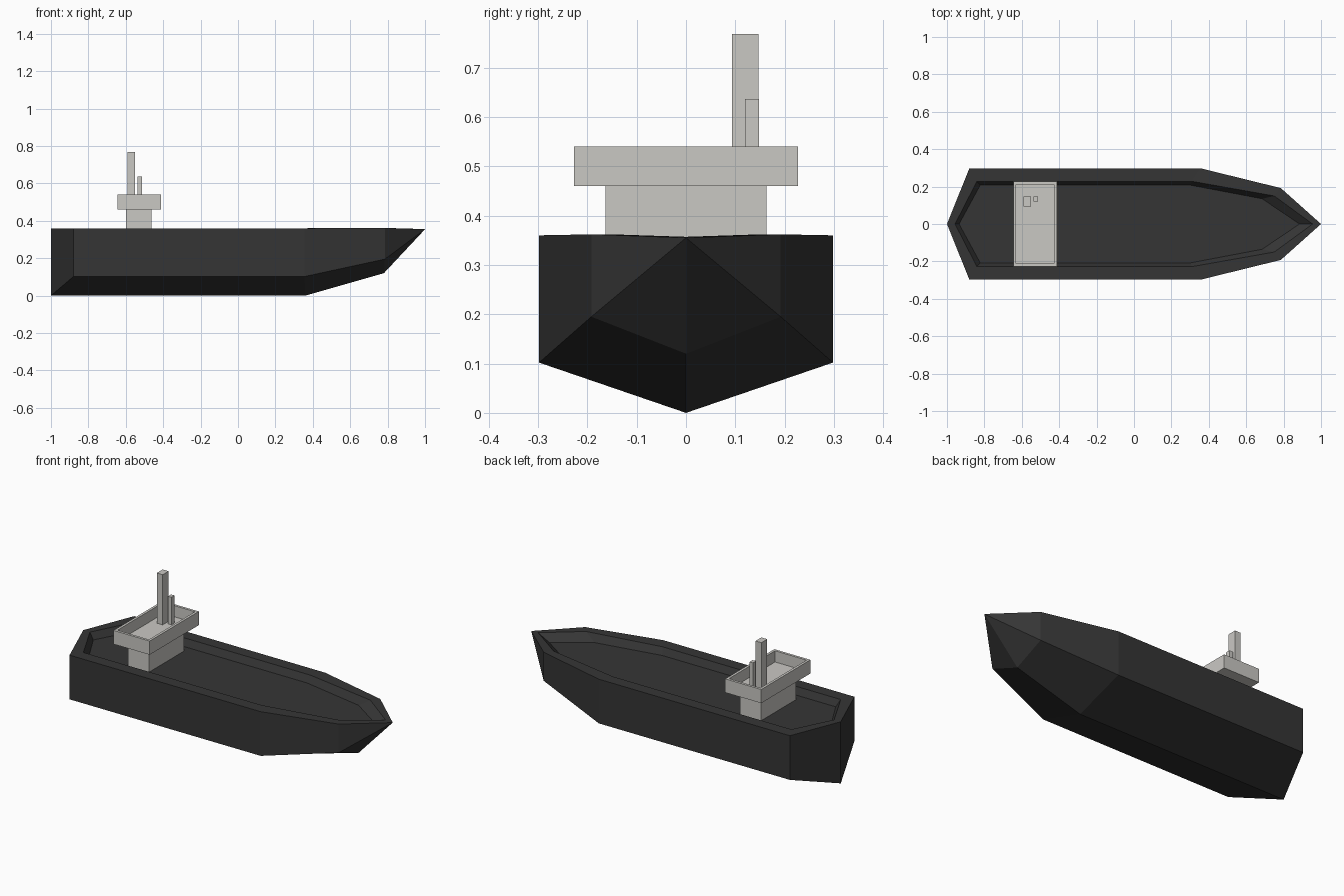
import bpy, bmesh
from mathutils import Vector

if "Cube" in bpy.data.objects:
    bpy.data.objects.remove(bpy.data.objects["Cube"])


def material(name, rgb):
    m = bpy.data.materials.new(name)
    m.diffuse_color = (*rgb, 1)
    m.use_nodes = True
    m.node_tree.nodes["Principled BSDF"].inputs["Base Color"].default_value = m.diffuse_color
    return m


BLACK = material("dark_hull", (0.036, 0.036, 0.036))
GREY = material("pale_grey", (0.59, 0.58, 0.55))


def finish(bm, name, mat):
    bmesh.ops.recalc_face_normals(bm, faces=bm.faces)
    me = bpy.data.meshes.new(name)
    bm.to_mesh(me)
    bm.free()
    me.materials.append(mat)
    ob = bpy.data.objects.new(name, me)
    bpy.context.collection.objects.link(ob)
    return ob


def box(name, x, y, z, mat, recess=None):
    """Box from min/max pairs; recess = (rim width, depth) hollows the top."""
    bm = bmesh.new()
    bmesh.ops.create_cube(bm, size=1)
    for v in bm.verts:
        v.co = Vector([(a + b) / 2 + c * (b - a)
                       for (a, b), c in zip((x, y, z), v.co)])
    if recess:
        bm.normal_update()
        top = max(bm.faces, key=lambda f: f.calc_center_median().z)
        bmesh.ops.inset_region(bm, faces=[top], thickness=recess[0])
        # second inset gives the inner walls, then the floor is dropped
        bmesh.ops.inset_region(bm, faces=[top], thickness=0.0005)
        for v in top.verts:
            v.co.z -= recess[1]
    return finish(bm, name, mat)


# Hull: half-section lines from stern to bow, skinned and mirrored
T = 0.36
TIP = (1, 0, 0.355)
keel = [(-1, 0, 0), (-1, 0, 0), (0.36, 0, 0), (0.78, 0, 0.12), TIP]
chine = [(-1, 0, 0), (-0.88, 0.298, 0.102), (0.355, 0.298, 0.102), (0.785, 0.192, 0.195), TIP]
sheer = [(-1, 0, T), (-0.88, 0.298, T), (0.355, 0.298, T), (0.785, 0.192, 0.362), TIP]
rim = [(-0.957, 0, T), (-0.84, 0.228, T), (0.31, 0.228, T), (0.75, 0.15, 0.362), (0.955, 0, 0.357)]
deck = [(-0.935, 0, 0.32), (-0.822, 0.208, 0.32), (0.30, 0.208, 0.32), (0.685, 0.135, 0.32), (0.885, 0, 0.32)]
lines = [keel, chine, sheer, rim, deck]

bm = bmesh.new()
for side in (1, -1):
    def add_face(points):
        pts = list(dict.fromkeys(points))
        if len(pts) > 2:
            bm.faces.new([bm.verts.new((px, py * side, pz)) for px, py, pz in pts])
    for low, high in zip(lines, lines[1:]):
        for i in range(4):
            add_face([low[i], low[i + 1], high[i + 1], high[i]])
    add_face(deck)
bmesh.ops.remove_doubles(bm, verts=bm.verts, dist=0.0005)
finish(bm, "hull", BLACK)

# Bridge: narrow cabin, open-topped upper deck, two funnels
box("cabin", (-0.598, -0.462), (-0.163, 0.163), (0.32, 0.46), GREY)
box("bridge_deck", (-0.645, -0.412), (-0.227, 0.227), (0.46, 0.54), GREY, recess=(0.021, 0.065))
box("tall_funnel", (-0.59, -0.552), (0.093, 0.147), (0.475, 0.768), GREY)
box("short_funnel", (-0.536, -0.514), (0.12, 0.148), (0.475, 0.636), GREY)
